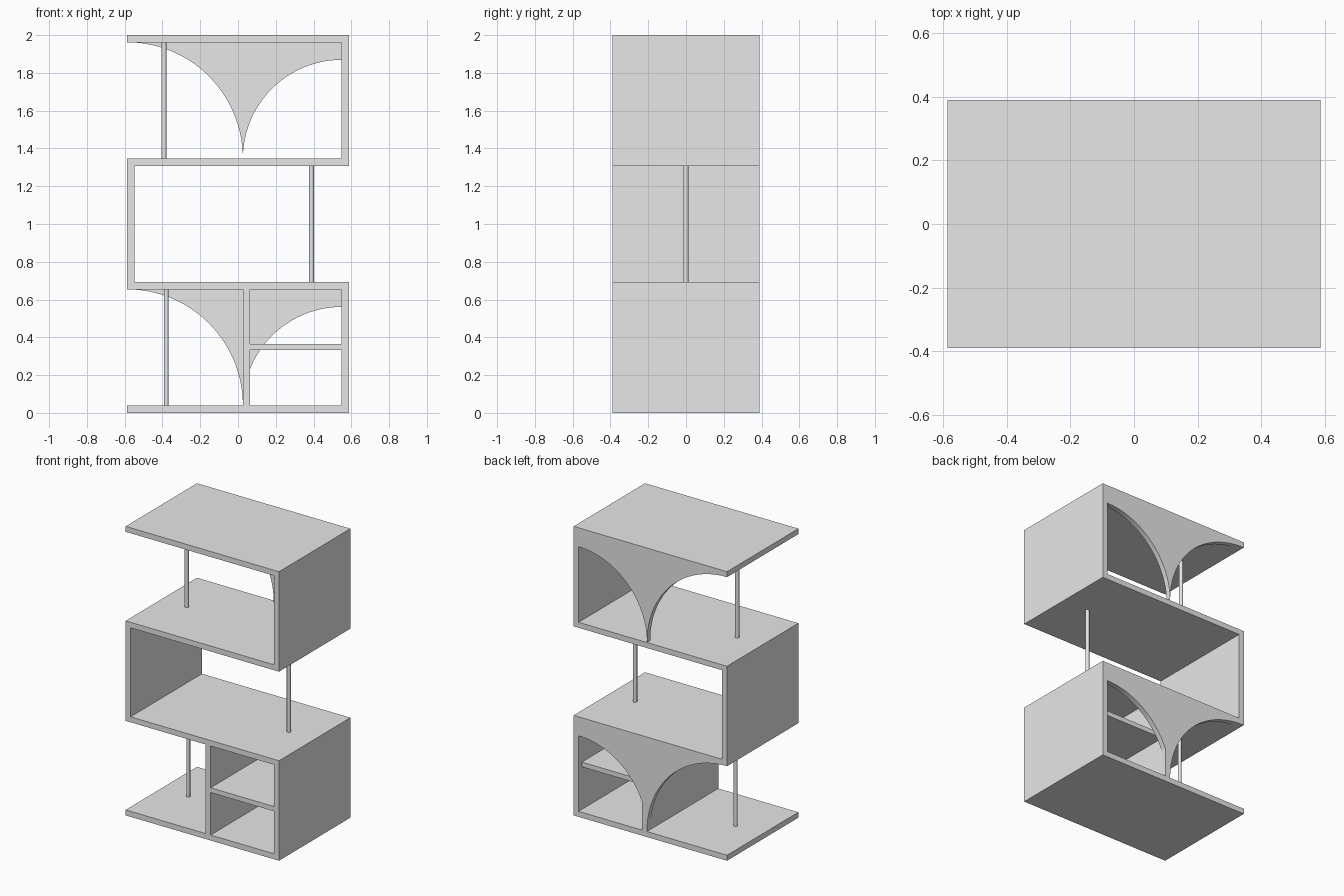
import bpy, bmesh
from math import cos, sin, pi, acos

cube = bpy.data.objects.get("Cube")
if cube:
    bpy.data.objects.remove(cube, do_unlink=True)

# Main dimensions
W, D, T = 0.587, 0.39, 0.038        # half width, half depth, board thickness
STEP = (2 - T) / 3                  # distance between levels
L = [i * STEP for i in range(4)]    # underside of each level
INNER = W - T                       # inner face of the side walls
TIP = 0.026                         # where the two arches meet
PANEL = 0.036                       # thickness of the arch panels

grey = bpy.data.materials.new("light_grey")
grey.use_nodes = True
grey.diffuse_color = (0.8, 0.8, 0.8, 1)
grey.node_tree.nodes["Principled BSDF"].inputs["Base Color"].default_value = grey.diffuse_color


def finish(name, bm, smooth=False):
    bmesh.ops.recalc_face_normals(bm, faces=bm.faces)
    mesh = bpy.data.meshes.new(name)
    bm.to_mesh(mesh)
    bm.free()
    mesh.materials.append(grey)
    obj = bpy.data.objects.new(name, mesh)
    bpy.context.collection.objects.link(obj)
    if smooth:
        bpy.ops.object.select_all(action='DESELECT')
        obj.select_set(True)
        bpy.context.view_layer.objects.active = obj
        bpy.ops.object.shade_smooth_by_angle(angle=pi / 6)
    return obj


def extrude_profile(name, points, y0, y1, smooth=False):
    """Extrude an x-z outline from y0 to y1."""
    bm = bmesh.new()
    face = bm.faces.new([bm.verts.new((x, y0, z)) for x, z in points])
    ext = bmesh.ops.extrude_face_region(bm, geom=[face])
    verts = [g for g in ext["geom"] if isinstance(g, bmesh.types.BMVert)]
    bmesh.ops.translate(bm, verts=verts, vec=(0, y1 - y0, 0))
    return finish(name, bm, smooth)


def board(name, x0, x1, z0, z1, y0, y1):
    extrude_profile(name, [(x0, z0), (x1, z0), (x1, z1), (x0, z1)], y0, y1)


def arch_panel(name, floor, ceiling, foot=TIP, n=40):
    """Back panel cut by a large arch on one side and a smaller one on the other."""
    rise, radius = ceiling - floor, INNER - TIP
    pts = []
    for i in range(n + 1):
        a = pi / 2 * (1 - i / n)
        pts.append((-W + (W + TIP) * cos(a), floor + rise * sin(a)))
    start = acos((INNER - foot) / radius)
    if foot > TIP:
        pts.append((foot, floor))
    for i in range(0 if foot > TIP else 1, n + 1):
        a = start + (pi / 2 - start) * i / n
        pts.append((INNER - radius * cos(a), floor + radius * sin(a)))
    pts.append((INNER, ceiling))
    extrude_profile(name, pts, D - PANEL, D, smooth=True)


def post(name, x, level, radius):
    bm = bmesh.new()
    bmesh.ops.create_cone(bm, cap_ends=True, segments=32, radius1=radius,
                          radius2=radius, depth=STEP - T)
    bmesh.ops.translate(bm, verts=bm.verts, vec=(x, 0, L[level] + (STEP + T) / 2))
    finish(name, bm, smooth=True)


# Winding frame: four levels joined by alternating side walls
extrude_profile("winding_frame", [
    (-W, 0), (W, 0), (W, L[1] + T), (-INNER, L[1] + T), (-INNER, L[2]), (W, L[2]),
    (W, L[3] + T), (-W, L[3] + T), (-W, L[3]), (INNER, L[3]), (INNER, L[2] + T),
    (-W, L[2] + T), (-W, L[1]), (INNER, L[1]), (INNER, T), (-W, T)], -D, D)

# Lower compartment: divider and small shelf
board("divider", TIP, TIP + T, T, L[1], -D, D - PANEL)
board("inner_shelf", TIP + T, INNER, 0.332, 0.365, -D, D - PANEL)

# Arched back panels
arch_panel("lower_arch_panel", T, L[1], foot=TIP + T)
arch_panel("upper_arch_panel", L[2] + T, L[3])

# Round support posts
post("lower_post", -0.38, 0, 0.012)
post("middle_post", 0.389, 1, 0.013)
post("upper_post", -0.392, 2, 0.013)
